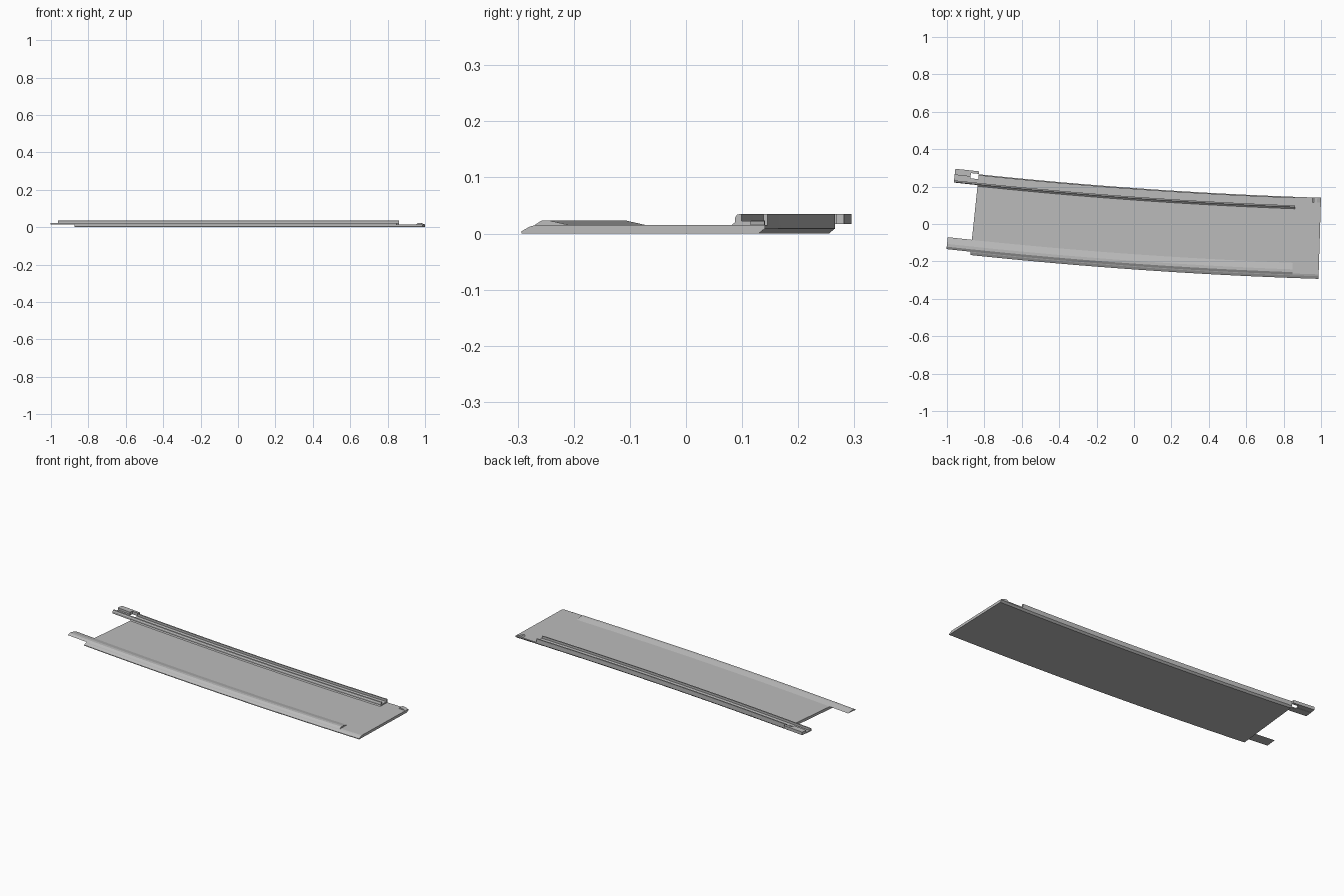
import bpy, bmesh, math

if "Cube" in bpy.data.objects:
    bpy.data.objects.remove(bpy.data.objects["Cube"])

# Shared arc: every part is swept along it.
# t = x position on the back edge, d = distance in from the back edge.
R, CX, CY = 25.0, 1.79, 25.128
LEFT, SLAB_LEFT, RAIL_RIGHT, RIGHT = -0.957, -0.83, 0.862, 1.0

grey = bpy.data.materials.new("light_grey")
grey.diffuse_color = (0.5, 0.5, 0.5, 1)
grey.use_nodes = True
grey.node_tree.nodes["Principled BSDF"].inputs["Base Color"].default_value = grey.diffuse_color


def arc_point(t, d, z):
    a = math.asin((t - CX) / R)
    return (CX + (R + d) * math.sin(a), CY - (R + d) * math.cos(a), z)


def build(name, rings):
    """Skin a list of matching closed rings and cap both ends."""
    bm = bmesh.new()
    loops = [[bm.verts.new(p) for p in ring] for ring in rings]
    n = len(loops[0])
    for a, b in zip(loops, loops[1:]):
        for i in range(n):
            j = (i + 1) % n
            bm.faces.new((a[i], a[j], b[j], b[i]))
    bm.faces.new(loops[0])
    bm.faces.new(loops[-1])
    bmesh.ops.recalc_face_normals(bm, faces=bm.faces[:])
    me = bpy.data.meshes.new(name)
    bm.to_mesh(me)
    bm.free()
    me.materials.append(grey)
    ob = bpy.data.objects.new(name, me)
    bpy.context.collection.objects.link(ob)
    return ob


def sweep(name, profile, t0, t1, steps):
    ts = [t0 + (t1 - t0) * i / steps for i in range(steps + 1)]
    return build(name, [[arc_point(t, d, z) for d, z in profile] for t in ts])


def box(d0, d1, z0, z1):
    return [(d0, z0), (d1, z0), (d1, z1), (d0, z1)]


# Base slab: chamfered under the back edge and over the front edge
sweep("base_slab", [(0, 0.009), (0.011, 0), (0.434, 0), (0.434, 0.004),
                    (0.42, 0.012), (0.41, 0.015), (0, 0.015)],
      SLAB_LEFT, RIGHT, 20)

# Back rail: thin outer wall, groove and rounded inner wall
inner_wall = [(0.058, 0.020), (0.058, 0.028), (0.054, 0.034),
              (0.046, 0.035), (0.046, 0.022)]
sweep("back_rail", [(0, 0.015), (0.064, 0.015)] + inner_wall +
      [(0.007, 0.022), (0.007, 0.035), (0, 0.035)],
      SLAB_LEFT, RAIL_RIGHT, 20)

# Rail extension past the slab, leaving a square opening beside it
sweep("rail_extension", [(0.026, 0.016), (0.058, 0.016)] + inner_wall +
      [(0.026, 0.022)], LEFT, SLAB_LEFT, 2)
sweep("connector_plate", box(0.015, 0.026, 0.016, 0.022), LEFT, -0.872, 1)
sweep("connector_block", box(-0.016, 0.017, 0.017, 0.035), LEFT, -0.872, 1)
sweep("connector_arm", box(-0.016, -0.002, 0.017, 0.035), -0.872, -0.83, 1)

# Front ridge: sloping inner face, running past the slab on the left
sweep("front_ridge", [(0.352, 0.0148), (0.416, 0.0148), (0.403, 0.023),
                      (0.388, 0.023)], LEFT, RAIL_RIGHT, 20)

# Small wedge tab at the right back corner
wedge = [(0.955, 0.015), (0.962, 0.023), (0.98, 0.022), (0.999, 0.015)]
build("corner_tab", [[arc_point(t, d, z) for t, z in wedge]
                     for d in (0.001, 0.026)])
